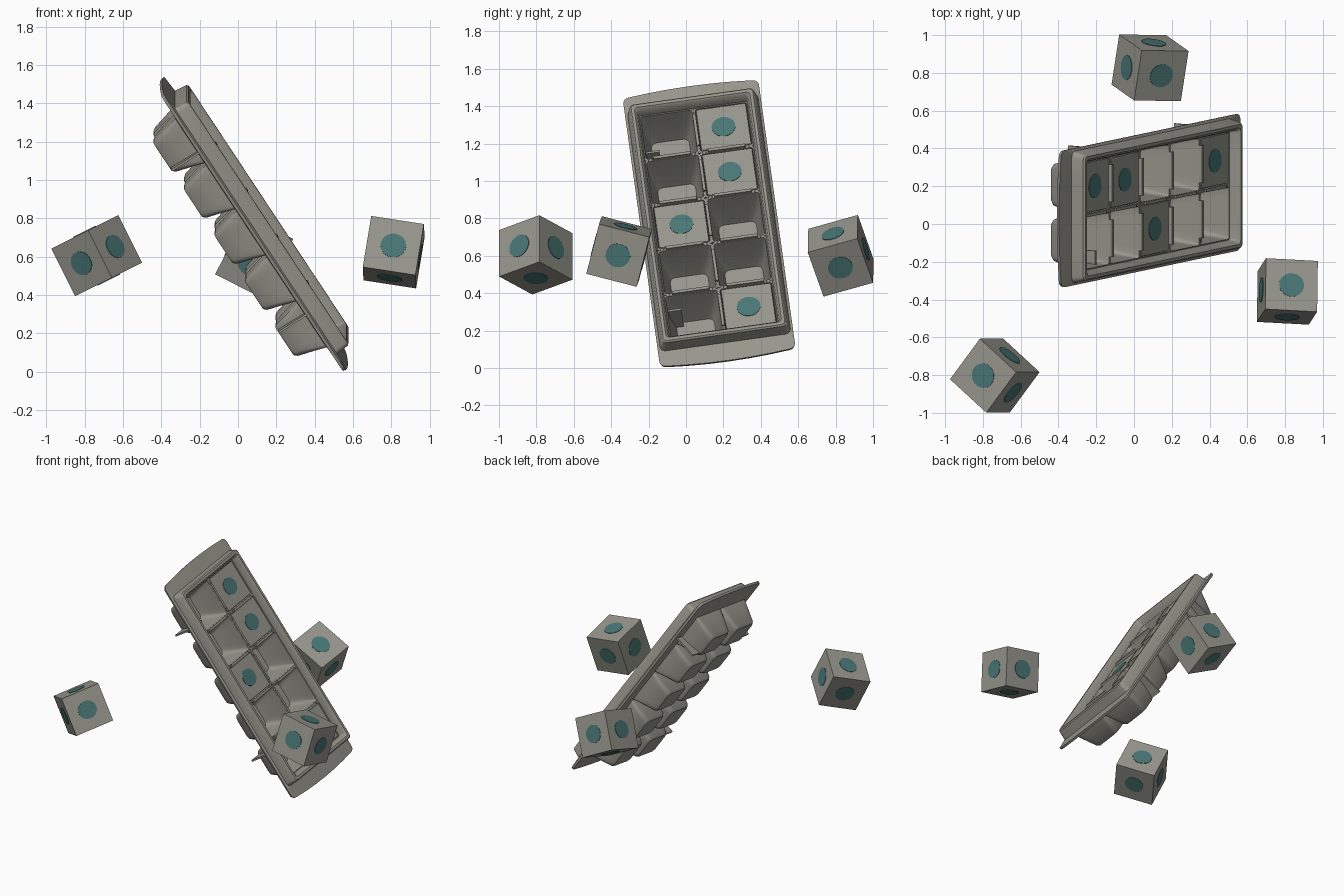
import bpy, bmesh, math
from mathutils import Matrix, Vector

if "Cube" in bpy.data.objects:
    bpy.data.objects.remove(bpy.data.objects["Cube"], do_unlink=True)


def material(name, color):
    m = bpy.data.materials.new(name)
    m.diffuse_color = color
    m.use_nodes = True
    m.node_tree.nodes["Principled BSDF"].inputs["Base Color"].default_value = color
    return m


GREY = material("warm grey", (0.31, 0.305, 0.265, 1))
TEAL = material("dark teal", (0.065, 0.18, 0.175, 1))


def frame(x_dir, z_dir, origin):
    """Placement matrix from two rough axes and an origin."""
    z = Vector(z_dir).normalized()
    y = z.cross(Vector(x_dir)).normalized()
    x = y.cross(z)
    m = Matrix((x, y, z)).transposed().to_4x4()
    m.translation = origin
    return m


def finish(name, bm, mat, matrix, angle=35):
    bmesh.ops.recalc_face_normals(bm, faces=bm.faces)
    mesh = bpy.data.meshes.new(name)
    bm.to_mesh(mesh)
    bm.free()
    mesh.materials.append(mat)
    mesh.shade_smooth()
    mesh.set_sharp_from_angle(angle=math.radians(angle))
    ob = bpy.data.objects.new(name, mesh)
    bpy.context.collection.objects.link(ob)
    ob.matrix_world = matrix
    return ob


def ring(bm, a, b, c, r, bulge=0.0, cx=0.0, cy=0.0):
    """Rounded rectangle of half size a, b at height c; the ends may bow out."""
    pts = []
    for k, (sx, sy) in enumerate(((1, 1), (-1, 1), (-1, -1), (1, -1))):
        for i in range(5):
            t = (k + i / 4) * math.pi / 2
            pts.append(Vector((sx * (a - r) + r * math.cos(t), sy * (b - r) + r * math.sin(t))))
    verts = []
    for i, p in enumerate(pts):
        q = pts[(i + 1) % len(pts)]
        steps = 6 if i % 5 == 4 else 1
        for s in range(steps):
            v = p.lerp(q, s / steps)
            y = v.y * (1 + bulge / b * (1 - (v.x / a) ** 2))
            verts.append(bm.verts.new((cx + v.x, cy + y, c)))
    return verts


def loft(bm, rings, closed=False):
    """Skin a list of rings; join last to first, or cap both ends."""
    pairs = list(zip(rings, rings[1:]))
    if closed:
        pairs.append((rings[-1], rings[0]))
    else:
        bm.faces.new(rings[0])
        bm.faces.new(rings[-1])
    n = len(rings[0])
    for lo, hi in pairs:
        for i in range(n):
            bm.faces.new((lo[i], lo[(i + 1) % n], hi[(i + 1) % n], hi[i]))


def box(bm, size, center):
    bmesh.ops.create_cube(bm, size=1, matrix=Matrix.Translation(center) @ Matrix.Diagonal((*size, 1)))


def dot(bm, radius, matrix):
    """Thin, slightly oval painted spot facing local +z."""
    bmesh.ops.create_cone(bm, cap_ends=True, segments=18, radius1=radius, radius2=radius,
                          depth=0.006, matrix=matrix @ Matrix.Diagonal((1, 0.95, 1, 1)))


# Tray placement: x across, y along, z out of the opening
TRAY = frame((0, 0.99, 0.138), (0.836, -0.0756, 0.5425), (0.085, 0.124, 0.772))
PX, PY = 0.295, 0.29

# Rim: bowed flange, upright ridge and inner wall
bm = bmesh.new()
profile = [(0.29, 0.72, -0.02, 0.02, 0), (0.345, 0.80, -0.012, 0.03, 0.01),
           (0.363, 0.86, -0.012, 0.03, 0.022), (0.366, 0.863, 0.004, 0.03, 0.022),
           (0.352, 0.775, 0.012, 0.03, 0), (0.336, 0.768, 0.08, 0.025, 0),
           (0.328, 0.76, 0.088, 0.02, 0), (0.312, 0.742, 0.088, 0.02, 0),
           (0.30, 0.73, 0.075, 0.015, 0), (0.29, 0.72, 0.02, 0.01, 0)]
loft(bm, [ring(bm, *p) for p in profile], closed=True)
finish("tray_rim", bm, GREY, TRAY)

# Cups: ten tapered shells in two columns
cells = [(col, row) for col in (0, 1) for row in range(5)]


def cell_center(col, row):
    return (col - 0.5) * PX, (2 - row) * PY


bm = bmesh.new()
cup = [(0.10, 0.088, -0.19, 0.03), (0.112, 0.1, -0.175, 0.03), (0.135, 0.122, -0.085, 0.025),
       (0.147, 0.1445, 0, 0.01), (0.147, 0.1445, 0.03, 0.01), (0.139, 0.1365, 0.03, 0.012),
       (0.128, 0.116, -0.08, 0.025), (0.102, 0.09, -0.172, 0.03)]
for cell in cells:
    cx, cy = cell_center(*cell)
    loft(bm, [ring(bm, *p, 0, cx, cy) for p in cup])
finish("tray_cups", bm, GREY, TRAY)

# Dividers: raised lips on the walls between cells
bm = bmesh.new()
for col, row in cells:
    cx, cy = cell_center(col, row)
    if row < 4:
        box(bm, (0.2, 0.016, 0.03), (cx, cy - PY / 2, 0.035))
    if col == 0:
        box(bm, (0.016, 0.2, 0.02), (0, cy, 0.03))
finish("tray_dividers", bm, GREY, TRAY)

# Side fins under the flange near both ends
bm = bmesh.new()
for sx in (-1, 1):
    for sy in (-1, 1):
        box(bm, (0.13, 0.012, 0.17), (sx * 0.275, sy * 0.51, -0.095))
finish("tray_fins", bm, GREY, TRAY)

# Ice blocks still sitting in the tray
block = [(0.098, 0.086, -0.168, 0.03), (0.126, 0.114, -0.08, 0.025), (0.136, 0.133, 0.025, 0.008),
         (0.133, 0.13, 0.031, 0.008)]
for i, cell in enumerate(((1, 0), (1, 1), (0, 2), (1, 4))):
    cx, cy = cell_center(*cell)
    bm = bmesh.new()
    loft(bm, [ring(bm, *p, 0, cx, cy) for p in block])
    finish(f"tray_ice_{i + 1}", bm, GREY, TRAY)
    bm = bmesh.new()
    dot(bm, 0.064, Matrix.Translation((cx, cy, 0.031)))
    finish(f"tray_ice_spot_{i + 1}", bm, TEAL, TRAY)

# Loose ice cubes with a spot on each face
SIDE = 0.278
loose = [((0.98, -0.055, -0.16), (0.16, 0.245, 0.956), (0.812, -0.357, 0.623)),
         ((-0.19, 0.175, -0.095), (-0.447, 0, 0.894), (-0.737, -0.803, 0.605)),
         ((0.245, 0, -0.135), (0.12, -0.085, 0.238), (0.085, 0.827, 0.60))]
for i, (x_dir, z_dir, origin) in enumerate(loose):
    place = frame(x_dir, z_dir, origin)
    bm = bmesh.new()
    box(bm, (SIDE, SIDE, SIDE), (0, 0, 0))
    finish(f"loose_ice_{i + 1}", bm, GREY, place)
    bm = bmesh.new()
    for axis in "XYZ":
        for s in (-1, 1):
            face = Vector([s * (axis == k) for k in "XYZ"])
            turn = face.to_track_quat("Z", "Y").to_matrix().to_4x4()
            dot(bm, 0.067, Matrix.Translation(face * SIDE / 2) @ turn)
    finish(f"loose_ice_spots_{i + 1}", bm, TEAL, place)
